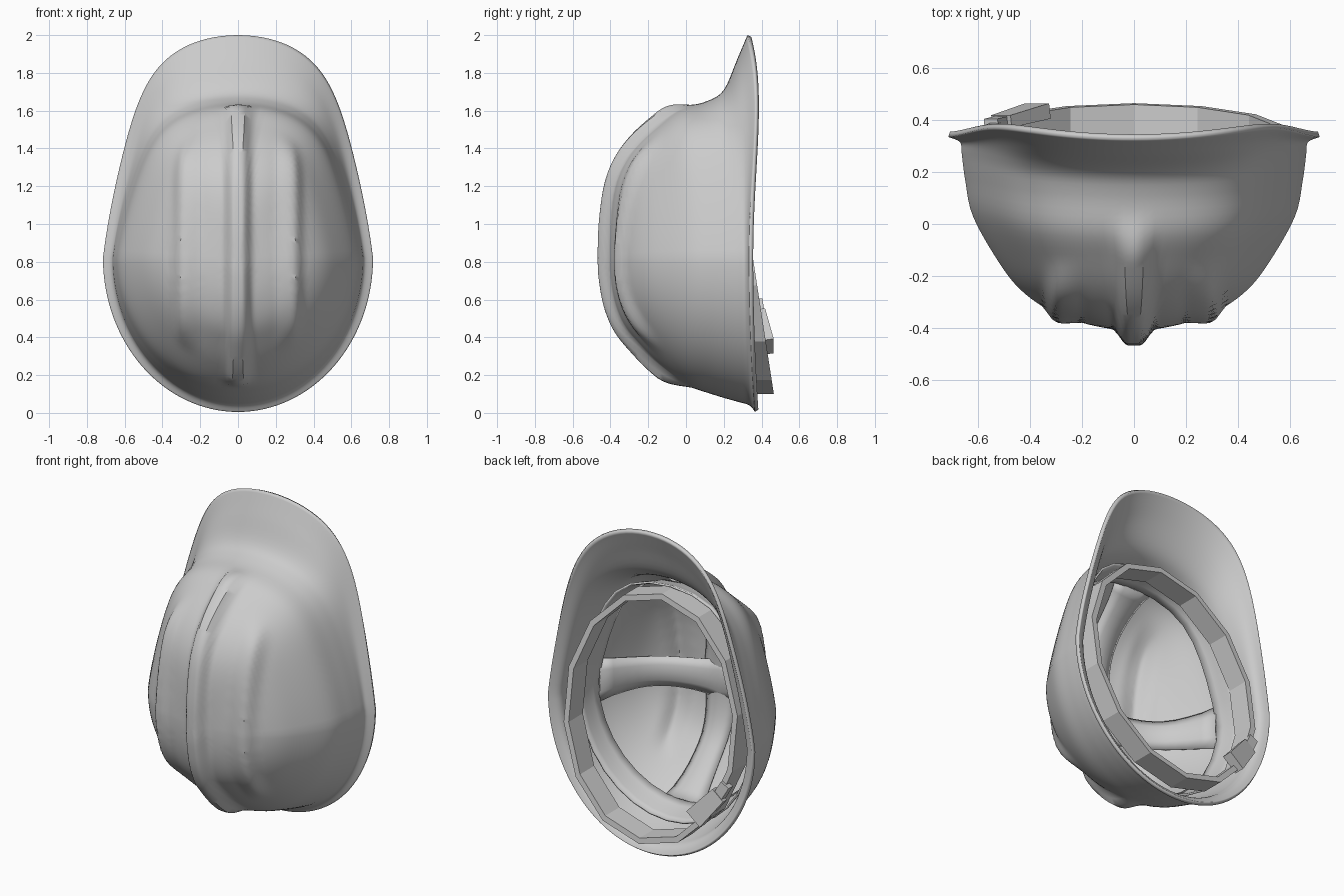
import bpy, bmesh, math
from mathutils import Vector, Matrix

if "Cube" in bpy.data.objects:
    bpy.data.objects.remove(bpy.data.objects["Cube"])

ZC = 0.82                      # height of the dome centre
CENTRE = Vector((0, 0.35, ZC))

# rings from brim edge to crown: half width, top z, bottom z, y at side / top / bottom
RINGS = [
    (.715, 2.00, .005, .335, .325, .365),
    (.670, 1.87, .040, .315, .270, .335),
    (.663, 1.71, .060, .270, .200, .270),
    (.650, 1.65, .095, .170, .110, .150),
    (.620, 1.61, .150, .030, -.03, .000),
    (.525, 1.53, .250, -.14, -.14, -.14),
    (.440, 1.43, .360, -.25, -.25, -.25),
    (.330, 1.32, .460, -.33, -.33, -.33),
    (.200, 1.19, .580, -.38, -.38, -.38),
    (.080, 1.00, .720, -.405, -.405, -.405),
    (0, ZC, ZC, -.41, -.41, -.41),
]


def ring(k):
    """Ring parameters at fractional index k (Catmull-Rom)."""
    i = min(int(k), len(RINGS) - 2)
    f = k - i
    p = [RINGS[min(max(j, 0), len(RINGS) - 1)] for j in (i - 1, i, i + 1, i + 2)]
    return [b + .5 * f * (c - a + f * (2*a - 5*b + 4*c - d + f * (3*(b - c) + d - a)))
            for a, b, c, d in zip(*p)]


def surf(k, t):
    """Point on the plain shell at ring k, angle t."""
    w, zt, zb, ys, yt, yb = ring(k)
    c, s = math.cos(t), math.sin(t)
    up = s > 0
    x = w * c * ((1 - .2*s*(1 - s) + .3*s**4) if up else 1)
    z = ZC + s * ((zt - ZC) if up else (ZC - zb))
    y = ys + ((yt if up else yb) - ys) * s * s
    if up:                     # arched visor edge
        y += .16 * s*s * c*c * max(0, 1 - k / 2)
    return Vector((x, y, z))


def smooth(a, b, v):
    f = min(max((v - a) / (b - a), 0), 1)
    return f * f * (3 - 2 * f)


def shell_point(k, t):
    """Shell with one centre ridge and two side ridges."""
    p = surf(k, t)
    fade = smooth(.05, -.12, p.y)
    h = .058 * smooth(.085, .02, abs(p.x)) * fade
    d = abs(p.x) - .29
    side = max(0, 1 - (d / .06 if d > 0 else -d / .09))
    h += .035 * side * smooth(-.12, -.28, p.y)
    return p + (p - CENTRE).normalized() * h


def inner_point(k, t, scale=.93):
    return CENTRE + (surf(k, t) - CENTRE) * scale


def grid_object(name, rows, closed, thick=0, angle=40):
    bm = bmesh.new()
    vs = [[bm.verts.new(p) for p in r] for r in rows]
    n = len(rows[0])
    for a, b in zip(vs, vs[1:]):
        for i in range(n if closed else n - 1):
            j = (i + 1) % n
            bm.faces.new((a[i], a[j], b[j], b[i]))
    bmesh.ops.remove_doubles(bm, verts=bm.verts, dist=1e-5)
    return finish(name, bm, thick, angle)


def finish(name, bm, thick=0, angle=40):
    me = bpy.data.meshes.new(name)
    bm.to_mesh(me)
    bm.free()
    ob = bpy.data.objects.new(name, me)
    bpy.context.collection.objects.link(ob)
    if thick:
        m = ob.modifiers.new("thickness", 'SOLIDIFY')
        m.thickness = thick
        m.offset = -1
    bpy.ops.object.select_all(action='DESELECT')
    ob.select_set(True)
    bpy.context.view_layer.objects.active = ob
    bpy.ops.object.shade_smooth_by_angle(angle=math.radians(angle))
    return ob


# outer shell with brim and visor
SEG = 128
angles = [2 * math.pi * i / SEG for i in range(SEG)]
last = len(RINGS) - 1
grid_object("helmet_shell",
            [[shell_point(j * last / 50, t) for t in angles] for j in range(51)],
            True, .022)

# liner ring just inside the shell
grid_object("liner_ring",
            [[inner_point(2.8 + .3 * j, t) for t in angles[::4]] for j in range(5)],
            True, .012)


# crossing suspension straps
def strap(name, t0, across):
    ks = [4 + j * (last - 4) / 12 for j in range(13)]
    path = [inner_point(k, t0) for k in ks] + \
           [inner_point(k, t0 + math.pi) for k in reversed(ks[:-1])]
    rows = []
    for i, p in enumerate(path):
        e = abs(i / (len(path) - 1) * 2 - 1)
        half = .085 + .05 * e ** 6 + .05 * (1 - e) ** 4
        inward = (CENTRE - p).normalized()
        rows.append([p + across * half * u + inward * .025 * (1 - u * u)
                     for u in (-1, -.5, 0, .5, 1)])
    grid_object(name, rows, False, .012)


strap("strap_vertical", math.pi / 2, Vector((1, 0, 0)))
strap("strap_cross", 0, Vector((0, 0, 1)))


# faceted, tilted head band
def band_point(t, inset, depth):
    s = math.sin(t)
    x = (.6 - inset) * math.cos(t)
    z = .84 + s * (.74 - inset)
    return Vector((x, .345 + (.88 - z) * .154 - depth, z))


band_angles = [2 * math.pi * (i + .5) / 14 for i in range(14)]
section = [(0, 0), (0, .14), (.035, .14), (.035, 0), (0, 0)]
grid_object("head_band",
            [[band_point(t, a, d) for t in band_angles] for a, d in section],
            True, 0, 20)


# size adjuster at the lower corner of the band
def block(name, a, b, width, height, taper=1):
    a, b = Vector(a), Vector(b)
    ax = (b - a).normalized()
    side = ax.cross(Vector((0, 1, 0))).normalized()
    up = side.cross(ax)
    rot = Matrix((ax, side, up)).transposed().to_4x4()
    bm = bmesh.new()
    bmesh.ops.create_cube(bm, size=1)
    for v in bm.verts:
        f = taper if v.co.x < 0 else 1
        v.co = Vector((v.co.x * (b - a).length, v.co.y * width * f, v.co.z * height * f))
    bmesh.ops.transform(bm, matrix=Matrix.Translation((a + b) / 2) @ rot, verts=bm.verts)
    finish(name, bm, 0, 20)


block("adjuster_body", (-.51, .395, .52), (-.37, .435, .35), .12, .06, .8)
block("adjuster_tab", (-.55, .38, .59), (-.49, .395, .48), .06, .05)
